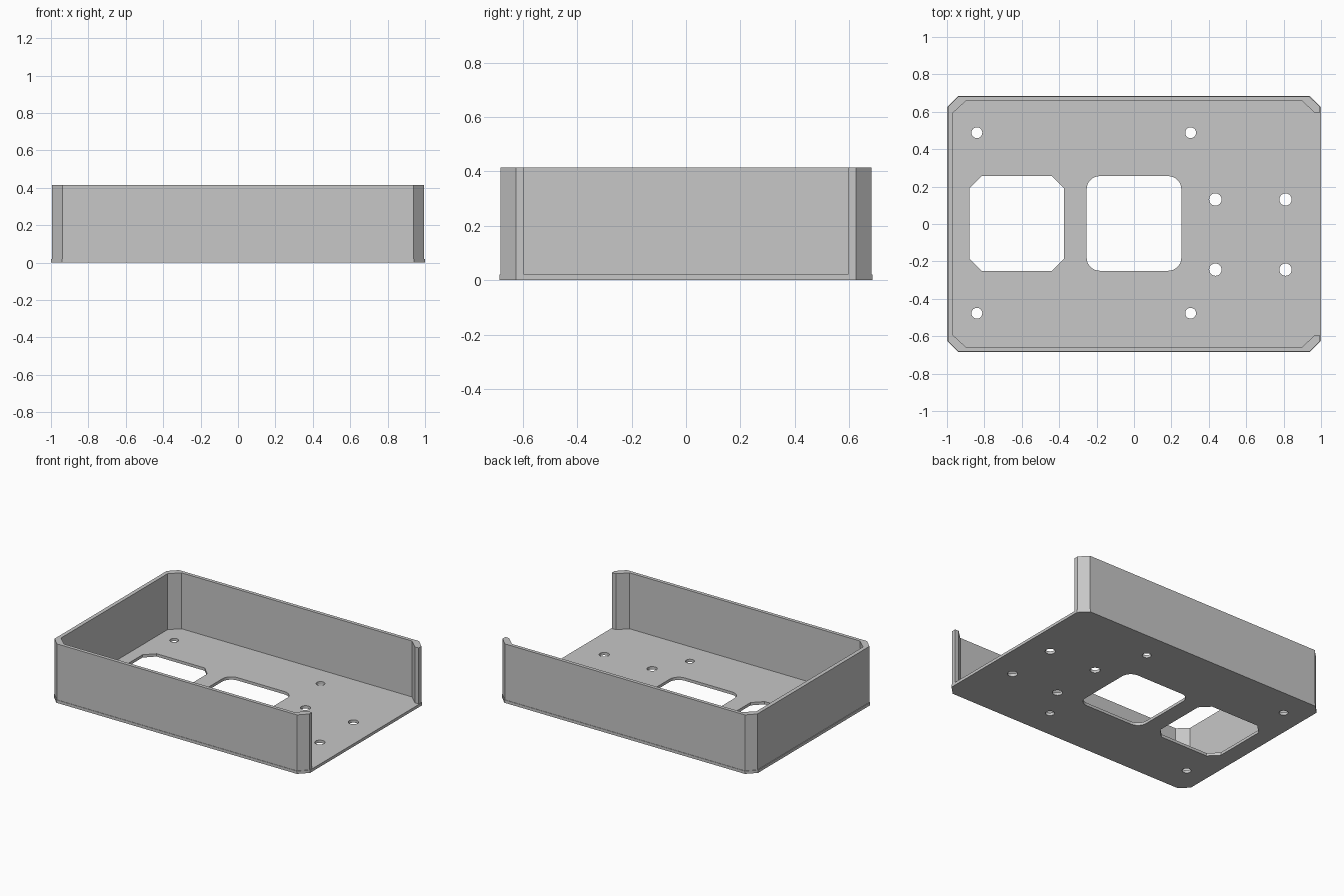
import bpy
import bmesh
from math import cos, sin, pi

cube = bpy.data.objects.get("Cube")
if cube:
    bpy.data.objects.remove(cube, do_unlink=True)

GREY = (0.57, 0.57, 0.57, 1)
grey = bpy.data.materials.new("light grey")
grey.use_nodes = True
grey.diffuse_color = GREY
grey.node_tree.nodes["Principled BSDF"].inputs["Base Color"].default_value = GREY


def rounded_rect(cx, cy, hx, hy, r, steps):
    """Rectangle outline; one step per corner gives a chamfer."""
    pts = []
    for q, (sx, sy) in enumerate([(1, 1), (-1, 1), (-1, -1), (1, -1)]):
        for i in range(steps + 1):
            a = (q + i / steps) * pi / 2
            pts.append((cx + sx * (hx - r) + r * cos(a),
                        cy + sy * (hy - r) + r * sin(a)))
    return pts


def circle(cx, cy, r, n=24):
    return [(cx + r * cos(2 * pi * i / n), cy + r * sin(2 * pi * i / n))
            for i in range(n)]


def extrude_outlines(name, outlines, z0, z1):
    """Fill flat outlines (inner ones become holes) and give them height."""
    curve = bpy.data.curves.new(name, "CURVE")
    curve.dimensions = "2D"
    curve.fill_mode = "BOTH"
    curve.extrude = (z1 - z0) / 2
    for pts in outlines:
        spline = curve.splines.new("POLY")
        spline.points.add(len(pts) - 1)
        for p, (x, y) in zip(spline.points, pts):
            p.co = (x, y, 0, 1)
        spline.use_cyclic_u = True
    temp = bpy.data.objects.new(name + " outline", curve)
    bpy.context.collection.objects.link(temp)
    bpy.context.view_layer.update()
    deps = bpy.context.evaluated_depsgraph_get()
    mesh = bpy.data.meshes.new_from_object(temp.evaluated_get(deps))
    bpy.data.objects.remove(temp, do_unlink=True)

    bm = bmesh.new()
    bm.from_mesh(mesh)
    bmesh.ops.remove_doubles(bm, verts=bm.verts, dist=0.0001)
    bmesh.ops.translate(bm, verts=bm.verts, vec=(0, 0, (z0 + z1) / 2))
    bmesh.ops.recalc_face_normals(bm, faces=bm.faces)
    for f in bm.faces:
        f.smooth = False
    bm.to_mesh(mesh)
    bm.free()
    mesh.materials.clear()
    mesh.materials.append(grey)
    mesh.name = name
    obj = bpy.data.objects.new(name, mesh)
    bpy.context.collection.objects.link(obj)
    return obj


# Floor plate with two large openings and two sets of screw holes
floor = [rounded_rect(0, 0, 1.0, 0.685, 0.06, 1),
         rounded_rect(-0.627, 0.003, 0.253, 0.253, 0.065, 1),
         rounded_rect(0, 0.003, 0.253, 0.253, 0.07, 8)]
floor += [circle(x, y, 0.029) for x in (-0.84, 0.303) for y in (-0.477, 0.488)]
floor += [circle(x, y, 0.033) for x in (0.435, 0.81) for y in (-0.244, 0.131)]
extrude_outlines("floor_plate", floor, 0, 0.02)

# Wall around three sides, its ends turned in at the open right side
outer = [(0.995, 0.625), (0.938, 0.682), (-0.938, 0.682), (-0.995, 0.625)]
inner = [(0.995, 0.595), (0.965, 0.595), (0.9, 0.657), (-0.9, 0.657), (-0.967, 0.595)]


def mirrored(half):
    return half + [(x, -y) for x, y in reversed(half)]


wall = mirrored(outer) + mirrored(inner)[::-1]
# Split the ring at the open side so the outline is a single C shape
extrude_outlines("side_wall", [wall], 0.02, 0.415)
